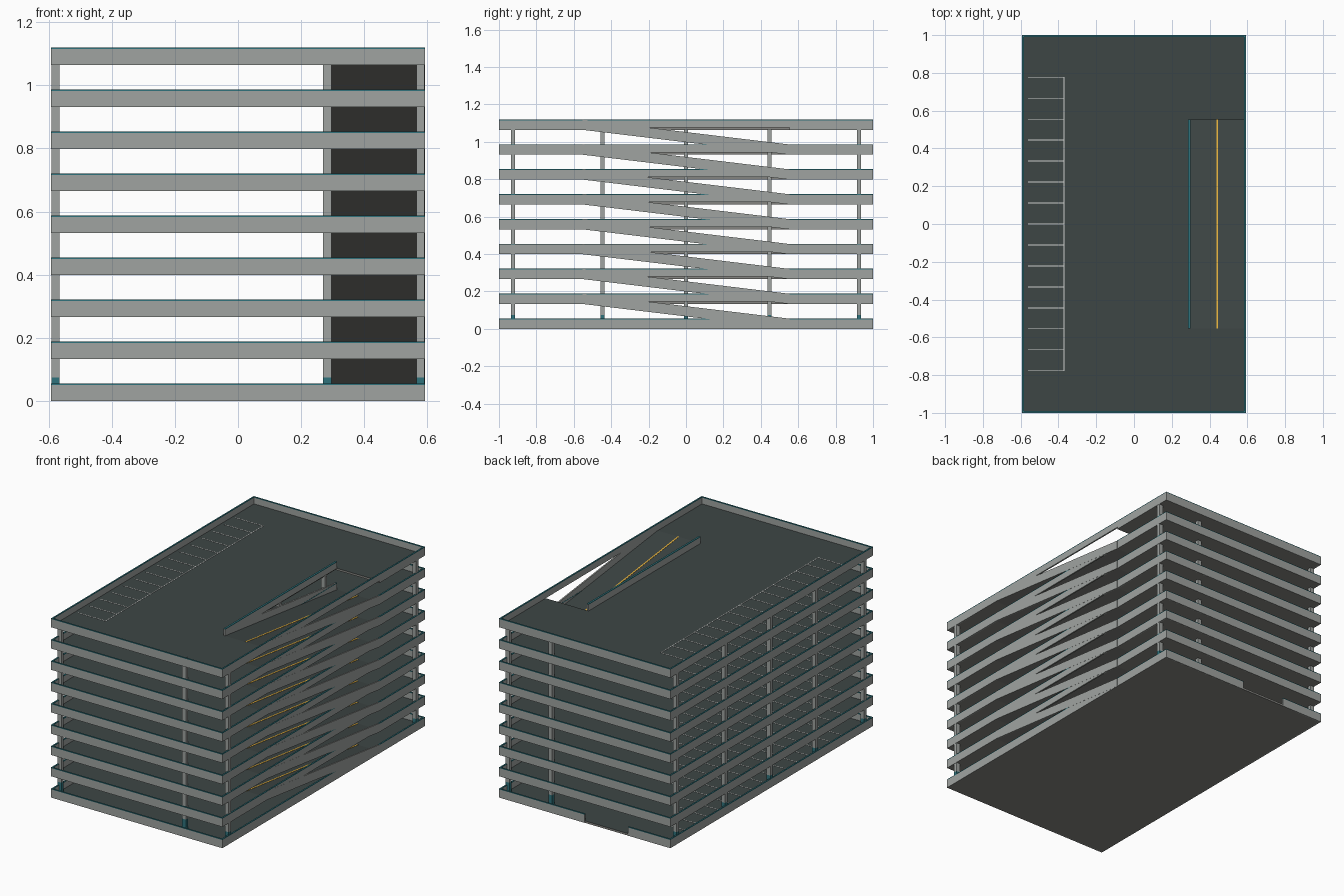
import bpy, bmesh
from mathutils import Vector

if "Cube" in bpy.data.objects:
    bpy.data.objects.remove(bpy.data.objects["Cube"])


def material(name, rgb):
    m = bpy.data.materials.new(name)
    m.diffuse_color = (*rgb, 1)
    m.use_nodes = True
    m.node_tree.nodes["Principled BSDF"].inputs["Base Color"].default_value = m.diffuse_color
    return m


CONCRETE = material("concrete", (0.35, 0.37, 0.355))
ASPHALT = material("asphalt", (0.048, 0.061, 0.060))
SLAB_GREY = material("slab_grey", (0.235, 0.235, 0.220))
TEAL = material("teal_paint", (0.028, 0.17, 0.20))
WHITE = material("line_white", (0.68, 0.70, 0.68))
YELLOW = material("line_yellow", (0.83, 0.47, 0.05))

W, L = 0.592, 1.0            # half width, half length
STEP, BAND = 0.133, 0.0555   # storey height, parapet height
SLAB, WALL, CAP = 0.0125, 0.009, 0.0045
LEVELS = 9
RX, RY, GUARD = 0.286, 0.553, 0.012   # ramp inner edge, half length, guard thickness


def slope(y):
    return STEP * (RY - y) / (2 * RY)


def make(name, boxes, mats, sloped=False, floor=False):
    """Boxes given as (x0, x1, y0, y1, z0, z1); optional ramp shear and floor colouring."""
    bm = bmesh.new()
    for x0, x1, y0, y1, z0, z1 in boxes:
        verts = bmesh.ops.create_cube(bm, size=1)["verts"]
        for v in verts:
            y = y0 if v.co.y < 0 else y1
            z = z0 if v.co.z < 0 else z1
            v.co = Vector((x0 if v.co.x < 0 else x1, y, z + (slope(y) if sloped else 0)))
    bm.normal_update()
    if floor:                # asphalt on top, bare slab elsewhere
        for f in bm.faces:
            f.material_index = 0 if f.normal.z > 0.5 else 1
    me = bpy.data.meshes.new(name)
    bm.to_mesh(me)
    bm.free()
    for m in mats:
        me.materials.append(m)
    ob = bpy.data.objects.new(name, me)
    bpy.context.collection.objects.link(ob)
    return ob


FLOOR_MATS = [ASPHALT, SLAB_GREY]
I = W - 0.001                # inset outer limit for parts behind parapets

for k in range(LEVELS):
    z = k * STEP
    top = z + BAND

    # floor slab, with an opening for the ramp above ground level
    if k == 0:
        slabs = [(-I, I, -L + .001, L - .001, z, z + SLAB)]
    else:
        slabs = [(-I, RX, -L + .001, L - .001, z, z + SLAB),
                 (RX, I, -L + .001, -RY, z, z + SLAB),
                 (RX, I, RY, L - .001, z, z + SLAB)]
    make(f"floor_slab_{k}", slabs, FLOOR_MATS, floor=True)

    # perimeter parapet runs in plan, with base height: (x0, x1, y0, y1, base)
    runs = [(-W, W, -L, -L + WALL, z), (-W, -W + WALL, -L + WALL, L - WALL, z)]
    if k == 0:               # vehicle entrance gap at the back
        runs += [(-W, -0.30, L - WALL, L, z), (0.0, W, L - WALL, L, z),
                 (W - WALL, W, -L + WALL, L - WALL, z)]
    else:
        runs += [(-W, W, L - WALL, L, z),
                 (W - WALL, W, -L + WALL, -RY, z),
                 (W - WALL, W, -RY, RY, z + SLAB),
                 (W - WALL, W, RY, L - WALL, z),
                 (RX, RX + GUARD, -RY, RY, z + SLAB)]   # guard beside ramp opening
    make(f"parapet_{k}", [(*r, top - CAP) for r in runs], [CONCRETE])
    make(f"parapet_cap_{k}", [(*r[:4], top - CAP, top) for r in runs], [TEAL])

    # parking bay lines
    f0, f1 = z + SLAB, z + SLAB + 0.0015
    bays = [(-0.56, -0.37, -0.777 + i * 0.111 - 0.0022, -0.777 + i * 0.111 + 0.0022, f0, f1)
            for i in range(15)]
    bays.append((-0.3722, -0.3678, -0.779, 0.779, f0, f1))
    make(f"bay_lines_{k}", bays, [WHITE])

    # ramp up to the next level, its outer wall just proud of the parapet
    if k < LEVELS - 1:
        make(f"ramp_{k}", [(RX + .001, I, -RY, RY, z, z + SLAB)], FLOOR_MATS,
             sloped=True, floor=True)
        make(f"ramp_walls_{k}",
             [(RX + .001, RX + GUARD - .001, -RY, RY, z, top - .001),
              (W - WALL + .001, W + .0007, -RY, RY, z, top - .001)], [CONCRETE], sloped=True)
        make(f"ramp_centre_line_{k}", [(0.4355, 0.4445, -RY, RY, f0, f1)], [YELLOW], sloped=True)

# columns, with painted bases on the ground level
ROWS = (-0.925, -0.447, 0.0, 0.447, 0.925)
spots = [(x, y) for x in (-0.578, 0.283) for y in ROWS] + [(0.578, -0.925), (0.578, 0.925)]
CX, CY = 0.013, 0.011
make("columns", [(x - CX, x + CX, y - CY, y + CY, 0.075, (LEVELS - 1) * STEP + 0.005)
                 for x, y in spots], [CONCRETE])
make("column_bases", [(x - CX, x + CX, y - CY, y + CY, 0.005, 0.075) for x, y in spots], [TEAL])
